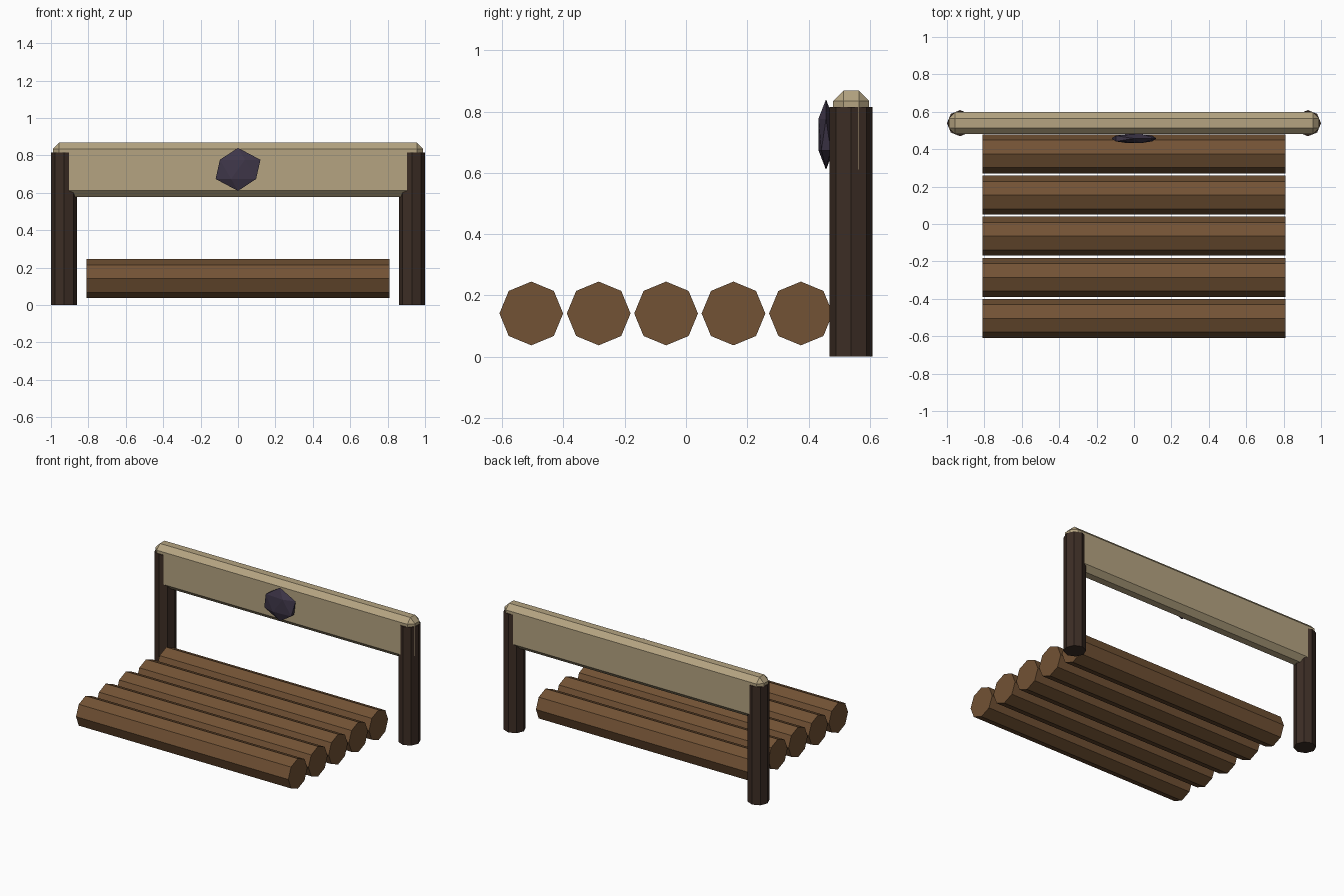
import bpy, bmesh
from math import pi
from mathutils import Matrix

if "Cube" in bpy.data.objects:
    bpy.data.objects.remove(bpy.data.objects["Cube"])


def material(name, rgb):
    m = bpy.data.materials.new(name)
    m.diffuse_color = (*rgb, 1)
    m.use_nodes = True
    m.node_tree.nodes["Principled BSDF"].inputs["Base Color"].default_value = m.diffuse_color
    return m


log_mat = material("log_wood", (0.17, 0.085, 0.035))
post_mat = material("dark_wood", (0.045, 0.026, 0.018))
beam_mat = material("pale_wood", (0.46, 0.37, 0.22))
gem_mat = material("dark_stone", (0.05, 0.038, 0.068))


def add_object(name, bm, mat, loc):
    me = bpy.data.meshes.new(name)
    bm.to_mesh(me)
    bm.free()
    me.materials.append(mat)
    ob = bpy.data.objects.new(name, me)
    ob.location = loc
    bpy.context.collection.objects.link(ob)
    return ob


def octagon_rod(name, radius, length, mat, loc, axis="Z"):
    bm = bmesh.new()
    rot = Matrix.Rotation(pi / 2, 4, "Y") if axis == "X" else Matrix()
    bmesh.ops.create_cone(bm, cap_ends=True, segments=8, radius1=radius,
                          radius2=radius, depth=length, matrix=rot)
    return add_object(name, bm, mat, loc)


# Seat: five parallel logs
for i in range(5):
    octagon_rod(f"seat_log_{i + 1}", 0.104, 1.62, log_mat,
                (0, -0.505 + 0.22 * i, 0.141), "X")

# Back posts
for side, s in (("left", -1), ("right", 1)):
    octagon_rod(f"{side}_post", 0.07, 0.815, post_mat, (s * 0.93, 0.539, 0.4075))

# Backrest plank with chamfered edges
bm = bmesh.new()
bmesh.ops.create_cube(bm, size=1, matrix=Matrix.Diagonal((1.98, 0.118, 0.291, 1)))
bmesh.ops.bevel(bm, geom=bm.edges[:], offset=0.034, segments=1,
                affect="EDGES", profile=0.5)
add_object("backrest_plank", bm, beam_mat, (0, 0.539, 0.7225))

# Flattened faceted stone on the backrest
bm = bmesh.new()
bmesh.ops.create_icosphere(bm, subdivisions=1, radius=1,
                           matrix=Matrix.Diagonal((0.134, 0.029, 0.115, 1)))
add_object("backrest_stone", bm, gem_mat, (0, 0.457, 0.725))
